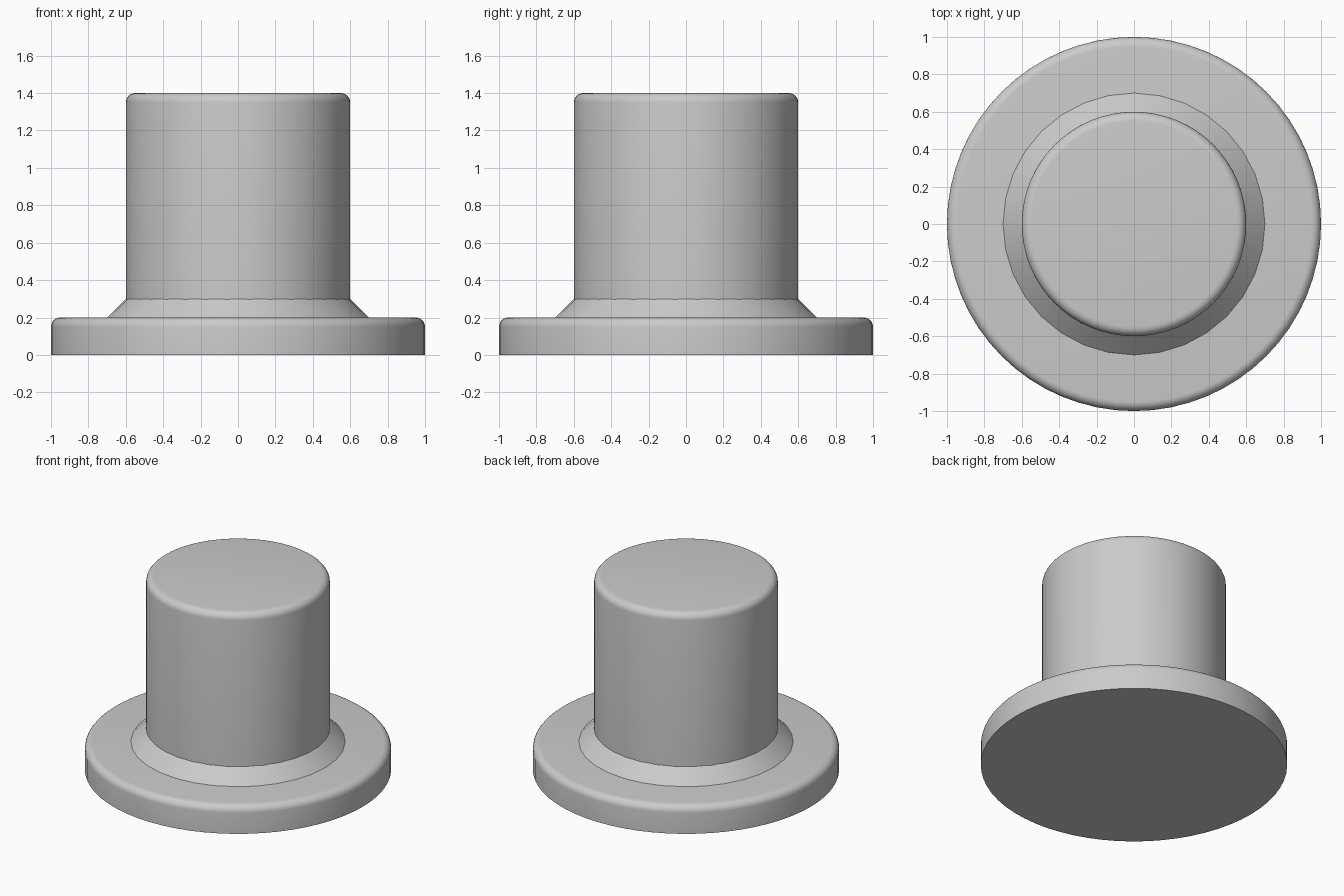
import bpy, bmesh
from math import cos, sin, pi

cube = bpy.data.objects.get("Cube")
if cube:
    bpy.data.objects.remove(cube, do_unlink=True)

# Single plain grey material
GREY = (0.6, 0.6, 0.6, 1)
grey = bpy.data.materials.new("plain grey")
grey.use_nodes = True
grey.diffuse_color = GREY
grey.node_tree.nodes["Principled BSDF"].inputs["Base Color"].default_value = GREY


def rounded_corner(radius, top, fillet, steps=6):
    """Quarter-circle profile points for a rounded upper rim."""
    angles = [pi / 2 * i / steps for i in range(steps + 1)]
    return [(radius - fillet + fillet * cos(a), top - fillet + fillet * sin(a))
            for a in angles]


def turned_part(name, profile, sides):
    """Revolve (radius, height) points about z and close both ends."""
    bm = bmesh.new()
    rings = [[bm.verts.new((r * cos(2 * pi * i / sides), r * sin(2 * pi * i / sides), z))
              for i in range(sides)] for r, z in profile]
    for low, high in zip(rings, rings[1:]):
        for i in range(sides):
            j = (i + 1) % sides
            bm.faces.new((low[i], low[j], high[j], high[i]))
    bm.faces.new(rings[0][::-1])
    bm.faces.new(rings[-1])
    mesh = bpy.data.meshes.new(name)
    bm.to_mesh(mesh)
    bm.free()
    mesh.materials.append(grey)
    obj = bpy.data.objects.new(name, mesh)
    bpy.context.collection.objects.link(obj)
    bpy.ops.object.select_all(action='DESELECT')
    obj.select_set(True)
    bpy.context.view_layer.objects.active = obj
    bpy.ops.object.shade_smooth_by_angle(angle=pi / 6)
    return obj


# Wide base disc with a rounded upper rim
turned_part("base_flange", [(1, 0)] + rounded_corner(1, 0.2, 0.05), 64)

# Sloped collar joining the disc to the shaft
turned_part("sloped_collar", [(0.7, 0.2), (0.6, 0.3)], 32)

# Upright shaft with a rounded top edge
turned_part("shaft", [(0.6, 0.29)] + rounded_corner(0.6, 1.4, 0.05), 64)
